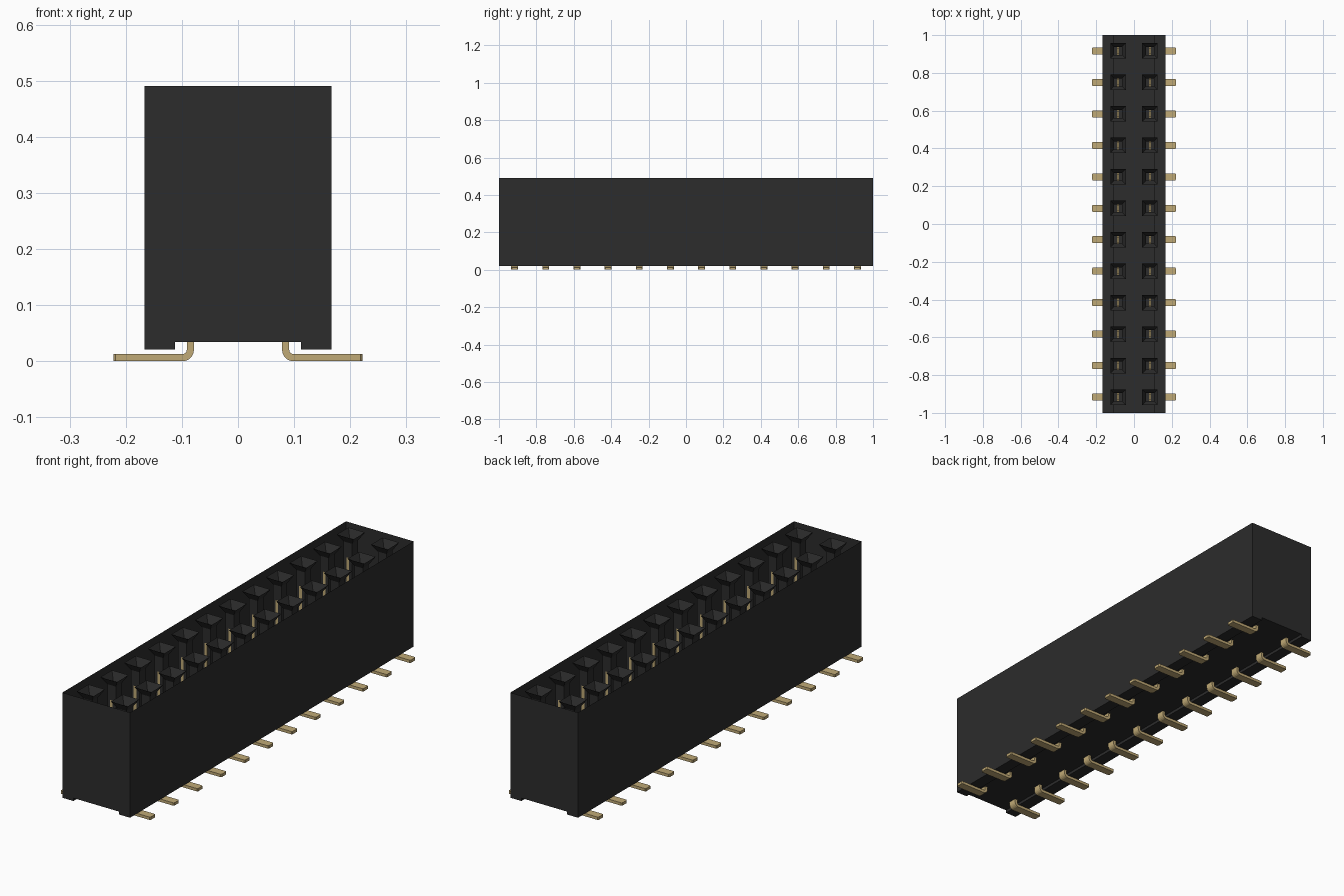
import bpy, bmesh, math

cube = bpy.data.objects.get("Cube")
if cube:
    bpy.data.objects.remove(cube, do_unlink=True)

PITCH = 1 / 6                     # spacing of the contacts
ROW_X = 0.0845                    # distance of each row from the middle
ROWS = [-1 + PITCH * (i + 0.5) for i in range(12)]
TOP, FLOOR = 0.49, 0.034


def material(name, rgb, rough):
    m = bpy.data.materials.new(name)
    m.use_nodes = True
    m.diffuse_color = (*rgb, 1)
    node = m.node_tree.nodes["Principled BSDF"]
    node.inputs["Base Color"].default_value = (*rgb, 1)
    node.inputs["Roughness"].default_value = rough
    return m


BLACK = material("black plastic", (0.025, 0.025, 0.025), 0.6)
GOLD = material("gold plating", (0.53, 0.40, 0.18), 0.4)


def finish(name, bm, mat, recalc=True):
    if recalc:
        bmesh.ops.recalc_face_normals(bm, faces=bm.faces)
    me = bpy.data.meshes.new(name)
    bm.to_mesh(me)
    bm.free()
    me.materials.append(mat)
    ob = bpy.data.objects.new(name, me)
    bpy.context.collection.objects.link(ob)
    return ob


def loft(bm, rings, cap_start=False, cap_end=False):
    """Join rings of equal point count with quads."""
    vs = [[bm.verts.new(p) for p in r] for r in rings]
    for a, b in zip(vs, vs[1:]):
        n = len(a)
        for i in range(n):
            bm.faces.new((a[i], a[(i + 1) % n], b[(i + 1) % n], b[i]))
    if cap_start:
        bm.faces.new(vs[0])
    if cap_end:
        bm.faces.new(vs[-1])


def square(x, y, z, hx, hy):
    return [(x - hx, y - hy, z), (x + hx, y - hy, z),
            (x + hx, y + hy, z), (x - hx, y + hy, z)]


# Housing: thin open-topped shell with a shallow channel along its underside
profile = [(0.167, TOP), (0.167, 0.021), (0.112, 0.021), (0.112, FLOOR),
           (-0.112, FLOOR), (-0.112, 0.021), (-0.167, 0.021), (-0.167, TOP)]
bm = bmesh.new()
loft(bm, [[(x, y, z) for x, z in profile] for y in (-1, 1)], True, True)
rim = [f for f in bm.faces if all(v.co.z > TOP - 0.001 for v in f.verts)]
bmesh.ops.recalc_face_normals(bm, faces=bm.faces)
bmesh.ops.delete(bm, geom=rim, context="FACES_ONLY")
finish("housing", bm, BLACK, recalc=False)

# Sockets: square funnels that narrow into straight shafts
bm = bmesh.new()
for side in (-1, 1):
    for y in ROWS:
        x = side * ROW_X
        loft(bm, [square(x, y, TOP, 0.041, 0.041),
                  square(x, y, 0.457, 0.021, 0.021),
                  square(x, y, FLOOR, 0.021, 0.021)])
finish("sockets", bm, BLACK)

# Leads: flat strips swept from the chamfered foot, round the bend and upward
T, R_OUT, R_IN = 0.0128, 0.020, 0.0072
X_IN, HALF = 0.0785, 0.0185
stations = [((0.222, 0), (0.222, T), 0.0145),
            ((0.2185, 0), (0.2185, T), HALF)]
cx, cz = X_IN + R_OUT, R_OUT
for k in range(6):
    a = math.radians(270 - 18 * k)
    c, s = math.cos(a), math.sin(a)
    stations.append(((cx + R_OUT * c, cz + R_OUT * s),
                     (cx + R_IN * c, cz + R_IN * s), HALF))
stations.append(((X_IN, 0.2), (X_IN + T, 0.2), HALF))

bm = bmesh.new()
for side in (-1, 1):
    for y in ROWS:
        rings = [[(side * o[0], y - h, o[1]), (side * i[0], y - h, i[1]),
                  (side * i[0], y + h, i[1]), (side * o[0], y + h, o[1])]
                 for o, i, h in stations]
        loft(bm, rings, True, True)
finish("leads", bm, GOLD)

# Contact forks: two upright prongs on each lead, pressed into the shaft walls
bm = bmesh.new()
for side in (-1, 1):
    for y in ROWS:
        for prong in (-1, 1):
            py = y + prong * 0.0164
            loft(bm, [square(side * (X_IN + T / 2), py, z, T / 2, 0.005)
                      for z in (0.19, 0.39)], True, True)
finish("contact_forks", bm, GOLD)
